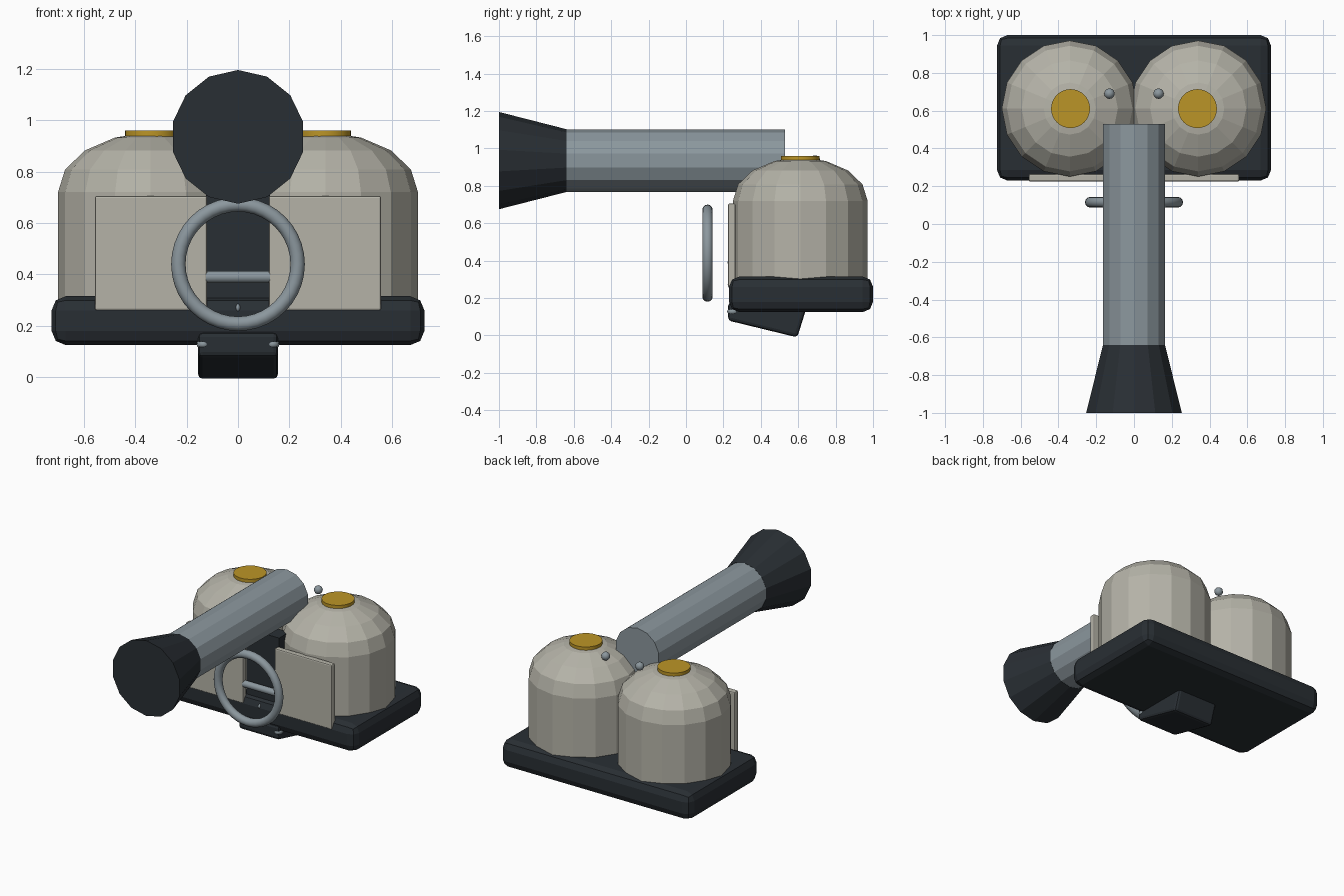
import bpy, bmesh, math
from mathutils import Matrix, Vector

if "Cube" in bpy.data.objects:
    bpy.data.objects.remove(bpy.data.objects["Cube"])


def material(name, rgb):
    m = bpy.data.materials.new(name)
    m.diffuse_color = (*rgb, 1)
    m.use_nodes = True
    m.node_tree.nodes["Principled BSDF"].inputs["Base Color"].default_value = m.diffuse_color
    return m


DARK = material("dark_metal", (0.022, 0.028, 0.034))
PALE = material("pale_shell", (0.46, 0.45, 0.39))
STEEL = material("steel", (0.26, 0.31, 0.34))
GOLD = material("gold", (0.50, 0.30, 0.02))


def finish(name, bm, mat, bevel=0, segments=2):
    bmesh.ops.recalc_face_normals(bm, faces=bm.faces[:])
    me = bpy.data.meshes.new(name)
    bm.to_mesh(me)
    bm.free()
    me.materials.append(mat)
    ob = bpy.data.objects.new(name, me)
    bpy.context.collection.objects.link(ob)
    if bevel:
        mod = ob.modifiers.new("bevel", 'BEVEL')
        mod.width, mod.segments = bevel, segments
    return ob


def box(name, lo, hi, mat, bevel=0, segments=2):
    lo, hi = Vector(lo), Vector(hi)
    bm = bmesh.new()
    bmesh.ops.create_cube(bm, size=1, matrix=Matrix.Translation((lo + hi) / 2)
                          @ Matrix.Diagonal((*(hi - lo), 1)))
    return finish(name, bm, mat, bevel, segments)


def lathe(name, profile, n, mat, loc=(0, 0, 0), axis='Z', phase=0.0, smooth=False):
    """Capped rings of (radius, height) turned about an axis."""
    turn = {'Z': Matrix(), 'Y': Matrix.Rotation(-math.pi / 2, 4, 'X'),
            'X': Matrix.Rotation(math.pi / 2, 4, 'Y')}[axis]
    place = Matrix.Translation(loc) @ turn
    bm = bmesh.new()
    rings = []
    for r, h in profile:
        angles = [2 * math.pi * i / n + phase for i in range(n)]
        rings.append([bm.verts.new(place @ Vector((r * math.cos(a), r * math.sin(a), h)))
                      for a in angles])
    for a, b in zip(rings, rings[1:]):
        for i in range(n):
            j = (i + 1) % n
            bm.faces.new((a[i], a[j], b[j], b[i]))
    bm.faces.new(rings[0])
    bm.faces.new(rings[-1])
    for f in bm.faces:
        f.smooth = smooth and len(f.verts) == 4
    return finish(name, bm, mat)


def ball(name, loc, size, mat):
    bm = bmesh.new()
    bmesh.ops.create_uvsphere(bm, u_segments=12, v_segments=8, radius=1,
                              matrix=Matrix.Translation(loc) @ Matrix.Diagonal((*size, 1)))
    for f in bm.faces:
        f.smooth = True
    return finish(name, bm, mat)


# Base slab
box("base", (-0.725, 0.23, 0.125), (0.725, 1.0, 0.315), DARK, 0.055)

# Paired parts: domed tanks, caps, front plates, sight knobs, lower studs
dome = [(0.36, 0.25)] + [(0.36 * math.cos(a), 0.72 + 0.23 * math.sin(a))
                         for a in (math.radians(22.5 * k) for k in range(4))] + [(0.02, 0.95)]
for s, side in ((-1, "left"), (1, "right")):
    lathe("tank_" + side, dome, 16, PALE, (s * 0.34, 0.611, 0))
    lathe("tank_cap_" + side, [(0.103, 0.93), (0.103, 0.96)], 32, GOLD,
          (s * 0.336, 0.611, 0), smooth=True)
    xs = sorted((s * 0.12, s * 0.557))
    box("front_plate_" + side, (xs[0], 0.225, 0.26), (xs[1], 0.265, 0.705), PALE, 0.008)
    ball("sight_knob_" + side, (s * 0.13, 0.69, 0.935), (0.028, 0.028, 0.028), STEEL)
    ball("lower_stud_" + side, (s * 0.135, 0.25, 0.128), (0.026, 0.03, 0.02), STEEL)

# Recessed panel between the plates, with cross bar and catch
box("centre_panel", (-0.125, 0.27, 0.28), (0.125, 0.38, 0.76), DARK)
lathe("cross_bar", [(0.023, -0.125), (0.023, 0.125)], 14, STEEL, (0, 0.245, 0.39), 'X',
      smooth=True)
ball("catch", (0, 0.235, 0.27), (0.009, 0.012, 0.015), STEEL)

# Barrel and flared muzzle
lathe("barrel", [(0.167, -0.64), (0.167, 0.53)], 14, STEEL, (0, 0, 0.935), 'Y', math.pi / 2)
lathe("muzzle", [(0.26, -1.0), (0.168, -0.64)], 14, DARK, (0, 0, 0.935), 'Y', math.pi / 2)

# Hand wheel
bpy.ops.mesh.primitive_torus_add(major_segments=40, minor_segments=12, major_radius=0.232,
                                 minor_radius=0.028, location=(0, 0.115, 0.44),
                                 rotation=(math.pi / 2, 0, 0))
wheel = bpy.context.object
wheel.name = "hand_wheel"
wheel.data.materials.append(STEEL)
bpy.ops.object.shade_smooth()

# Tilted foot under the base
bm = bmesh.new()
outline = [(0.225, 0.175), (0.225, 0.08), (0.595, -0.01), (0.645, 0.15), (0.62, 0.175)]
face = bm.faces.new([bm.verts.new((-0.155, y, z)) for y, z in outline])
ext = bmesh.ops.extrude_face_region(bm, geom=[face])
bmesh.ops.translate(bm, vec=(0.31, 0, 0),
                    verts=[v for v in ext["geom"] if isinstance(v, bmesh.types.BMVert)])
finish("foot", bm, DARK, 0.035)
